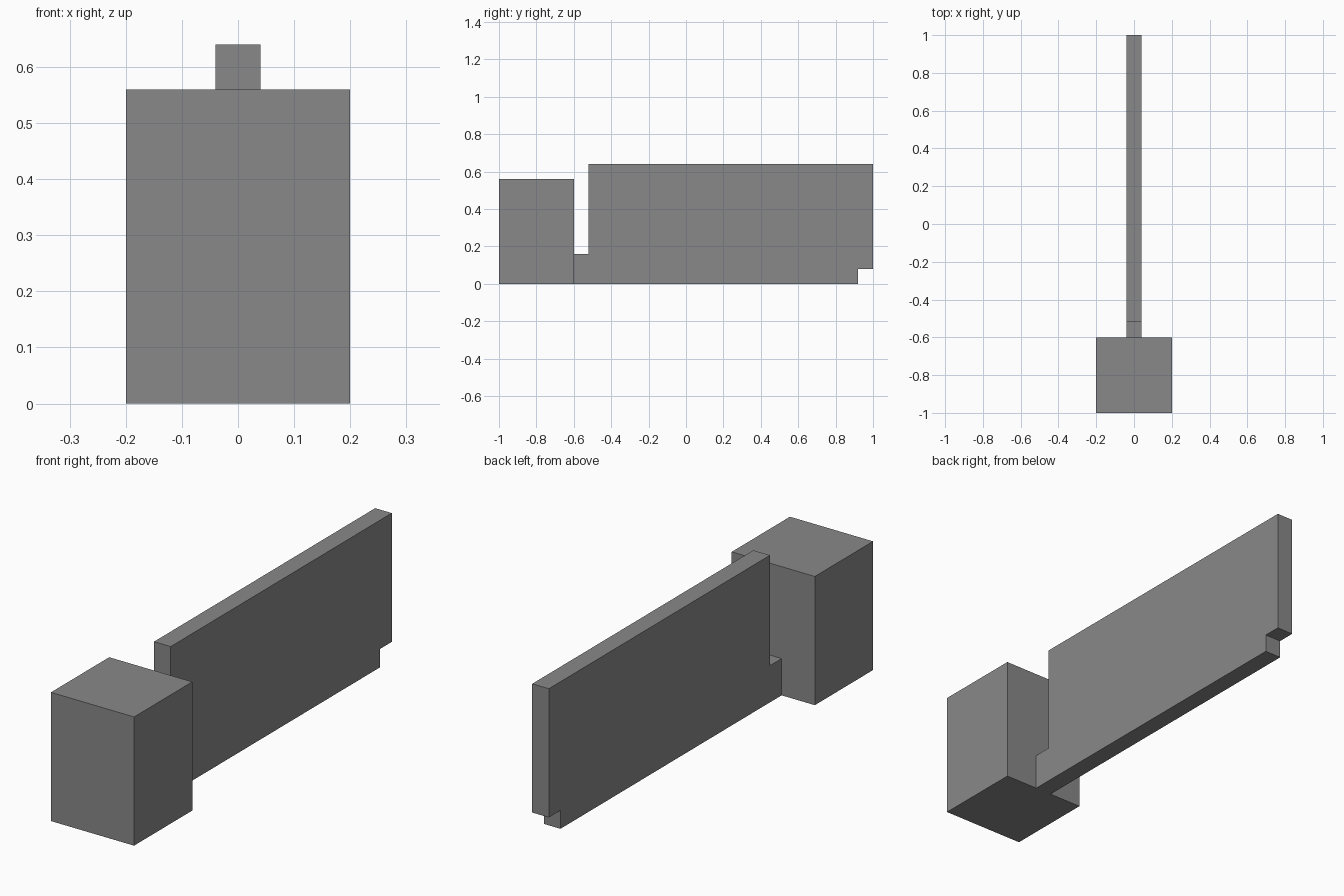
import bpy
import bmesh

cube = bpy.data.objects.get("Cube")
if cube:
    bpy.data.objects.remove(cube, do_unlink=True)

grey = bpy.data.materials.new("mid_grey")
grey.use_nodes = True
colour = (0.25, 0.25, 0.25, 1)
grey.diffuse_color = colour
grey.node_tree.nodes["Principled BSDF"].inputs["Base Color"].default_value = colour


def extrude_profile(name, profile, half_width):
    """Extrude a (y, z) side profile across x, centred on x = 0."""
    bm = bmesh.new()
    face = bm.faces.new([bm.verts.new((-half_width, y, z)) for y, z in profile])
    result = bmesh.ops.extrude_face_region(bm, geom=[face])
    moved = [v for v in result["geom"] if isinstance(v, bmesh.types.BMVert)]
    bmesh.ops.translate(bm, verts=moved, vec=(2 * half_width, 0, 0))
    bmesh.ops.recalc_face_normals(bm, faces=bm.faces)
    mesh = bpy.data.meshes.new(name)
    bm.to_mesh(mesh)
    bm.free()
    mesh.materials.append(grey)
    obj = bpy.data.objects.new(name, mesh)
    bpy.context.collection.objects.link(obj)
    return obj


# Square block at the front
extrude_profile("front_block", [(-1, 0), (-0.6, 0), (-0.6, 0.56), (-1, 0.56)], 0.2)

# Thin panel with a low tongue at the front and a notch under the back end
extrude_profile("thin_panel", [
    (-0.6, 0), (0.92, 0), (0.92, 0.08), (1, 0.08),
    (1, 0.64), (-0.52, 0.64), (-0.52, 0.16), (-0.6, 0.16)], 0.04)
